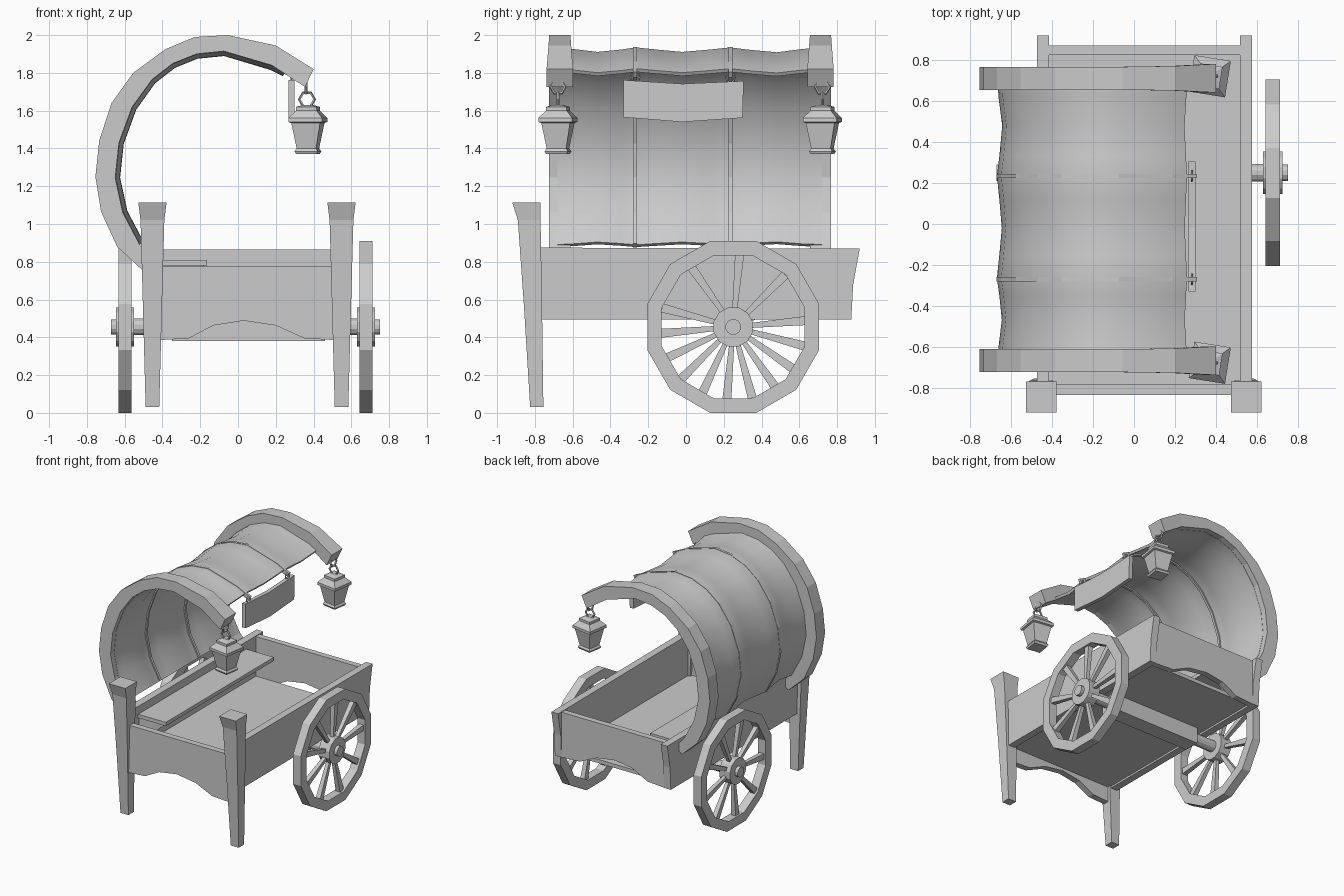
import bpy, bmesh, math
from mathutils import Vector

if "Cube" in bpy.data.objects:
    bpy.data.objects.remove(bpy.data.objects["Cube"])

CX = 0.04            # wheel / axle centre line
WY, WZ = 0.25, 0.455  # wheel centre


def loft(name, rings, loop=False, smooth=False):
    """Skin a list of equal-length point rings; cap the ends unless looped."""
    bm = bmesh.new()
    vs = [[bm.verts.new(p) for p in r] for r in rings]
    n, m = len(rings), len(rings[0])
    for i in range(n if loop else n - 1):
        a, b = vs[i], vs[(i + 1) % n]
        for j in range(m):
            k = (j + 1) % m
            bm.faces.new((a[j], a[k], b[k], b[j]))
    if not loop:
        bm.faces.new(vs[0])
        bm.faces.new(vs[-1])
    bmesh.ops.recalc_face_normals(bm, faces=bm.faces)
    me = bpy.data.meshes.new(name)
    bm.to_mesh(me)
    bm.free()
    ob = bpy.data.objects.new(name, me)
    bpy.context.collection.objects.link(ob)
    if smooth:
        bpy.ops.object.select_all(action='DESELECT')
        ob.select_set(True)
        bpy.context.view_layer.objects.active = ob
        bpy.ops.object.shade_smooth_by_angle(angle=math.radians(40))
    return ob


def prism_x(name, yz, x0, x1):
    return loft(name, [[(x, y, z) for y, z in yz] for x in (x0, x1)])


def prism_y(name, xz, y0, y1):
    return loft(name, [[(x, y, z) for x, z in xz] for y in (y0, y1)])


def box(name, x0, x1, y0, y1, z0, z1):
    return prism_y(name, [(x0, z0), (x1, z0), (x1, z1), (x0, z1)], y0, y1)


def disc_x(name, x0, x1, r, n=12):
    pts = [(WY + r * math.cos(2 * math.pi * (i + .5) / n),
            WZ + r * math.sin(2 * math.pi * (i + .5) / n)) for i in range(n)]
    return prism_x(name, pts, x0, x1)


def ring(name, c, axis, R, r, n=8):
    """Chain link around the x or y axis."""
    rings = []
    for i in range(n):
        a = 2 * math.pi * i / n
        pts = []
        for j in range(5):
            b = 2 * math.pi * j / 5
            u, h, w = (R + r * math.cos(b)) * math.cos(a), (R + r * math.cos(b)) * math.sin(a), r * math.sin(b)
            d = Vector((w, u, h)) if axis == 'x' else Vector((u, w, h))
            pts.append(Vector(c) + d)
        rings.append(pts)
    return loft(name, rings, loop=True)


# front posts: tapered legs with flared tops
for x in (-0.453, 0.548):
    rows = [(0.03, 0.036, -0.825, -0.755), (0.55, 0.05, -0.857, -0.762),
            (1.02, 0.063, -0.89, -0.77), (1.115, 0.075, -0.92, -0.77)]
    loft("front_post", [[(x - w, a, z), (x + w, a, z), (x + w, b, z), (x - w, b, z)]
                        for z, w, a, b in rows])

# cart bed: sides, floor, arched front and back boards
side = [(-0.80, 0.495), (0.875, 0.495), (0.885, 0.68), (0.92, 0.87), (-0.80, 0.875)]
prism_x("side_board_left", side, -0.475, -0.415)
prism_x("side_board_right", side, 0.517, 0.577)
box("floor", -0.42, 0.52, -0.79, 0.825, 0.51, 0.54)


def arched(name, zb, za, zt, y0, y1):
    prof = [(-0.42, zb), (-0.26, zb + .01), (-0.13, za - .025), (0.03, za), (0.20, za - .025),
            (0.35, zb + .01), (0.52, zb), (0.52, zt), (-0.42, zt)]
    prism_y(name, prof, y0, y1)


arched("front_board", 0.385, 0.488, 0.775, -0.835, -0.785)
arched("back_board", 0.495, 0.60, 0.865, 0.825, 0.873)

# bench along the left side with end brackets
box("bench_plank", -0.42, -0.165, -0.70, 0.70, 0.78, 0.81)
for y in (-0.69, 0.65):
    prism_y("bench_bracket", [(-0.42, 0.78), (-0.18, 0.78), (-0.42, 0.58)], y, y + 0.04)

# axle
box("axle_beam", -0.35, 0.46, WY - .065, WY + .065, 0.38, 0.51)
disc_x("axle", CX - 0.60, CX + 0.60, 0.045)

# wheels: twelve-sided rim, hub and nine tapered spokes
for s in (-1, 1):
    xc = CX + s * 0.638
    rim = []
    for i in range(12):
        a = 2 * math.pi * (i + .5) / 12
        rim.append([(xc + d, WY + r * math.cos(a), WZ + r * math.sin(a))
                    for d, r in ((-.035, .471), (.035, .471), (.035, .392), (-.035, .392))])
    loft("wheel_rim", rim, loop=True)
    disc_x("wheel_hub", xc - .048, xc + .048, 0.107)
    disc_x("hub_cap", xc, xc + s * 0.075, 0.042)
    for k in range(9):
        a = math.radians(5 + 40 * k + (20 if s < 0 else 0))
        d, t = (math.cos(a), math.sin(a)), (-math.sin(a), math.cos(a))
        loft("wheel_spoke", [[(xc + p * h, WY + r * d[0] + q * w * t[0], WZ + r * d[1] + q * w * t[1])
                              for p, q in ((-1, -1), (1, -1), (1, 1), (-1, 1))]
                             for r, w, h in ((.09, .013, .014), (.39, .024, .020))])

# canopy end arches
outer = [(-.50, .75), (-.64, .88), (-.725, 1.065), (-.755, 1.25), (-.735, 1.44), (-.67, 1.64),
         (-.555, 1.80), (-.385, 1.925), (-.23, 1.99), (-.055, 2.0), (.20, 1.945), (.40, 1.82)]
inner = [(-.44, .80), (-.52, .89), (-.61, 1.06), (-.65, 1.245), (-.63, 1.43), (-.56, 1.62),
         (-.455, 1.765), (-.345, 1.85), (-.22, 1.90), (-.075, 1.915), (.18, 1.84), (.355, 1.725)]
for yc in (-0.668, 0.712):
    rings = []
    for i, (o, p) in enumerate(zip(outer, inner)):
        w = {10: .060, 11: .070}.get(i, .056)
        rings.append([(o[0], yc - w, o[1]), (o[0], yc + w, o[1]), (p[0], yc + w, p[1]), (p[0], yc - w, p[1])])
    loft("canopy_arch", rings)


def offset(pts, d):
    """Push a canopy profile outwards from its centre."""
    c = Vector((-0.05, 1.25))
    return [tuple(Vector(p) + (Vector(p) - c).normalized() * d) for p in pts]


# canopy cloth sagging between the supports
base = inner[1:11] + [(0.25, 1.805)]
cloth = []
for y, d in ((-.68, .018), (-.60, .012), (-.47, -.004), (-.35, .008), (-.265, .02), (-.15, .008), (-.02, -.004),
             (.12, .008), (.235, .02), (.33, .008), (.48, -.006), (.62, .012), (.72, .018)):
    prof = offset(base, d) + offset(base, d - .02)[::-1]
    cloth.append([(x, y, z) for x, z in prof])
loft("canopy_cloth", cloth, smooth=True)

# thin hoops that carry the hanging board
hoop = base + [(0.295, 1.785)]
for y in (-.27, .235):
    loft("canopy_hoop", [[(a[0], y - .01, a[1]), (a[0], y + .01, a[1]), (b[0], y + .01, b[1]), (b[0], y - .01, b[1])]
                         for a, b in zip(offset(hoop, .022), offset(hoop, -.012))])
    ring("board_ring", (0.283, y, 1.775), 'x', 0.024, 0.005)
prism_x("hanging_board", [(-.33, 1.565), (-.02, 1.54), (.30, 1.562), (.305, 1.757), (-.02, 1.742), (-.33, 1.762)],
        0.267, 0.30)

# lanterns hung from the arch tips
for y in (-.678, .722):
    stack = [(1.37, .055), (1.385, .062), (1.40, .052), (1.535, .077), (1.54, .09), (1.562, .09),
             (1.60, .055), (1.62, .055), (1.63, .025)]
    rings = []
    for z, h in stack:
        rings.append([(0.37 + h * 1.414 * math.cos(a), y + h * 1.414 * math.sin(a), z)
                      for a in [math.radians(45 - 9 + 90 * k) for k in range(4)]])
    loft("lantern", rings)
    ring("lantern_ring", (0.365, y, 1.66), 'y', 0.040, 0.008, 6)
    ring("lantern_hook", (0.36, y, 1.725), 'x', 0.038, 0.008, 6)
